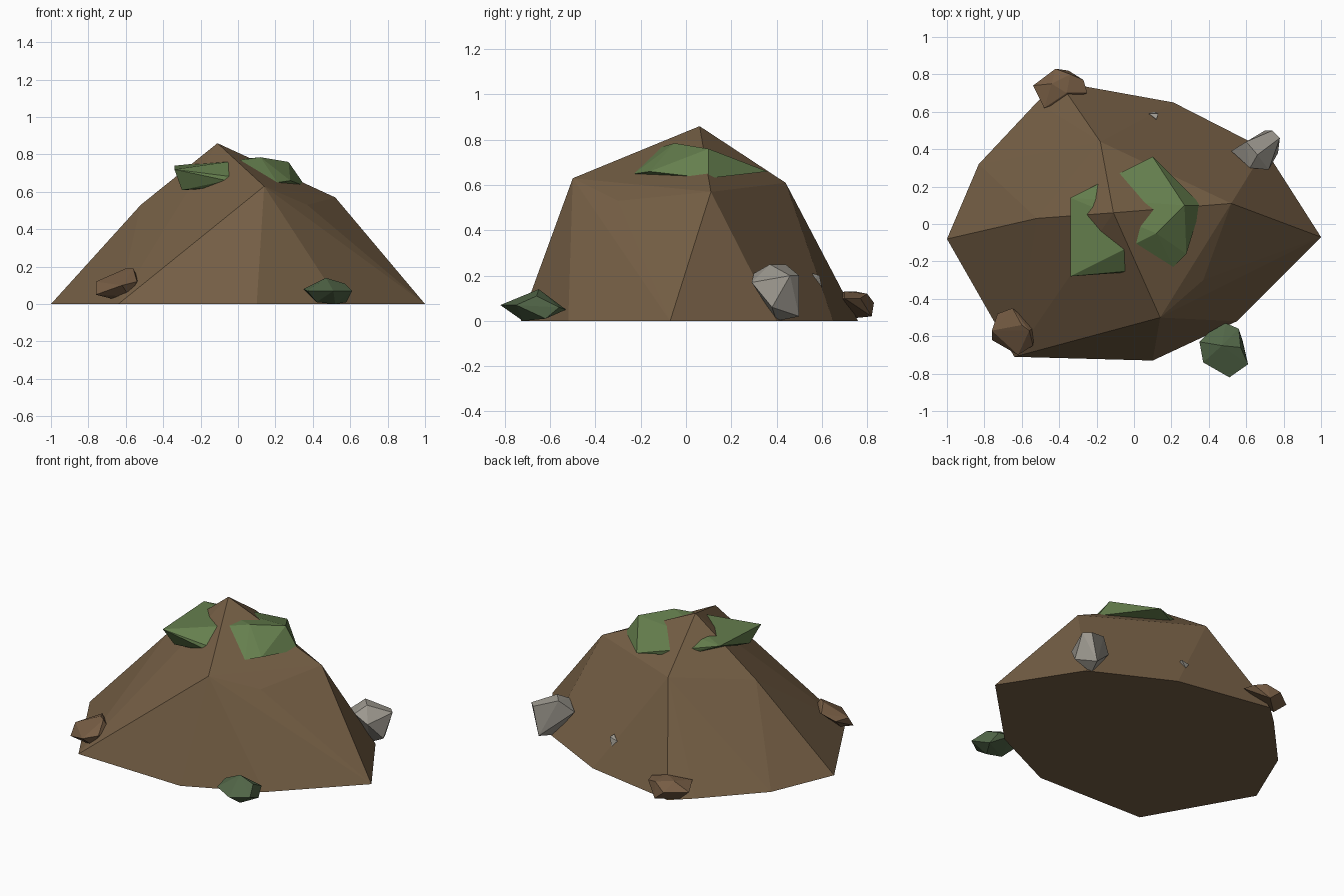
import bpy
import bmesh

# Remove only the default cube
default_cube = bpy.data.objects.get("Cube")
if default_cube:
    bpy.data.objects.remove(default_cube, do_unlink=True)


def make_material(name, red, green, blue):
    """Create one flat matte colour (linear values)."""
    material = bpy.data.materials.new(name)
    material.use_nodes = True
    colour = (red, green, blue, 1)
    material.diffuse_color = colour
    shader = material.node_tree.nodes["Principled BSDF"]
    shader.inputs["Base Color"].default_value = colour
    shader.inputs["Roughness"].default_value = 1
    return material


def faceted_hull(name, points, material):
    """Wrap a handful of corner points in a flat-faced convex shell."""
    mesh = bpy.data.meshes.new(name)
    shell = bmesh.new()
    for point in points:
        shell.verts.new(point)
    result = bmesh.ops.convex_hull(shell, input=shell.verts[:])
    unused = {item for item in result["geom_interior"] + result["geom_unused"]
              if isinstance(item, bmesh.types.BMVert)}
    bmesh.ops.delete(shell, geom=list(unused), context="VERTS")
    bmesh.ops.dissolve_limit(shell, angle_limit=0.01,
                             verts=shell.verts[:], edges=shell.edges[:])
    bmesh.ops.recalc_face_normals(shell, faces=shell.faces[:])
    shell.to_mesh(mesh)
    shell.free()
    mesh.materials.append(material)
    shell_object = bpy.data.objects.new(name, mesh)
    bpy.context.collection.objects.link(shell_object)
    return shell_object


earth = make_material("earth brown", .18, .115, .06)
clay = make_material("clay brown", .18, .107, .057)
moss = make_material("moss green", .13, .21, .075)
leaf = make_material("dark leaf green", .085, .135, .065)
stone = make_material("stone grey", .33, .31, .27)

# Earth mound: ground outline, shoulder corners and summit
ground_outline = [
    (1, -.07), (.7, .4), (.21, .65), (-.4, .76), (-.52, .65),
    (-.83, .32), (-1, -.08), (-.64, -.71), (.1, -.73), (.55, -.52),
]
shoulders = [
    (.52, .11, .57), (-.18, .44, .61), (-.52, .03, .53),
    (.14, -.5, .63), (.37, -.3, .53),
]
summit = (-.11, .06, .86)
faceted_hull("earth_mound",
             [(x, y, 0) for x, y in ground_outline] + shoulders + [summit],
             earth)

# Moss cap: a thin slab pierced by the summit
moss_top = [
    (-.34, -.28, .72), (-.34, .14, .74), (.12, -.05, .785), (.27, .1, .76),
]
moss_rim = [
    (.36, .1, .63), (.1, .36, .66), (-.07, .27, .66), (-.2, .2, .68),
    (.21, -.23, .65), (.28, -.16, .66), (-.06, -.26, .66), (-.3, -.22, .61),
]
faceted_hull("moss_cap", moss_top + moss_rim, moss)

# Loose stones and the low bush around the foot of the mound
faceted_hull("grey_stone", [
    (.74, .5, .2), (.78, .46, .2), (.77, .38, .06), (.72, .29, .17),
    (.66, .4, 0), (.52, .39, .18), (.6, .44, .25), (.66, .37, .25),
    (.7, .5, .02), (.62, .3, .21),
], stone)

faceted_hull("front_clay_stone", [
    (-.65, -.45, .16), (-.73, -.48, .12), (-.76, -.57, .12),
    (-.76, -.62, .05), (-.62, -.7, .1), (-.54, -.65, .12),
    (-.53, -.55, .13), (-.56, -.57, .19), (-.6, -.54, .19),
    (-.68, -.6, .03), (-.58, -.64, .04),
], clay)

faceted_hull("back_clay_stone", [
    (-.54, .74, .08), (-.42, .83, .08), (-.35, .82, .02),
    (-.27, .77, .1), (-.25, .7, .1), (-.36, .7, .13),
    (-.48, .62, .1), (-.44, .75, .13), (-.46, .72, .01), (-.34, .8, .12),
], clay)

faceted_hull("low_bush", [
    (.35, -.63, .08), (.37, -.74, .07), (.51, -.82, .07),
    (.61, -.75, .07), (.56, -.56, .06), (.49, -.53, .05),
    (.4, -.58, .06), (.47, -.65, .14), (.57, -.66, .11),
    (.42, -.7, .01), (.52, -.72, 0), (.58, -.62, .01),
], leaf)

# Pebble half buried in the rear slope
faceted_hull("pebble", [
    (.06, .58, .16), (.13, .59, .2), (.12, .56, .21),
    (.08, .59, .19), (.11, .6, .15), (.1, .53, .17),
], stone)
